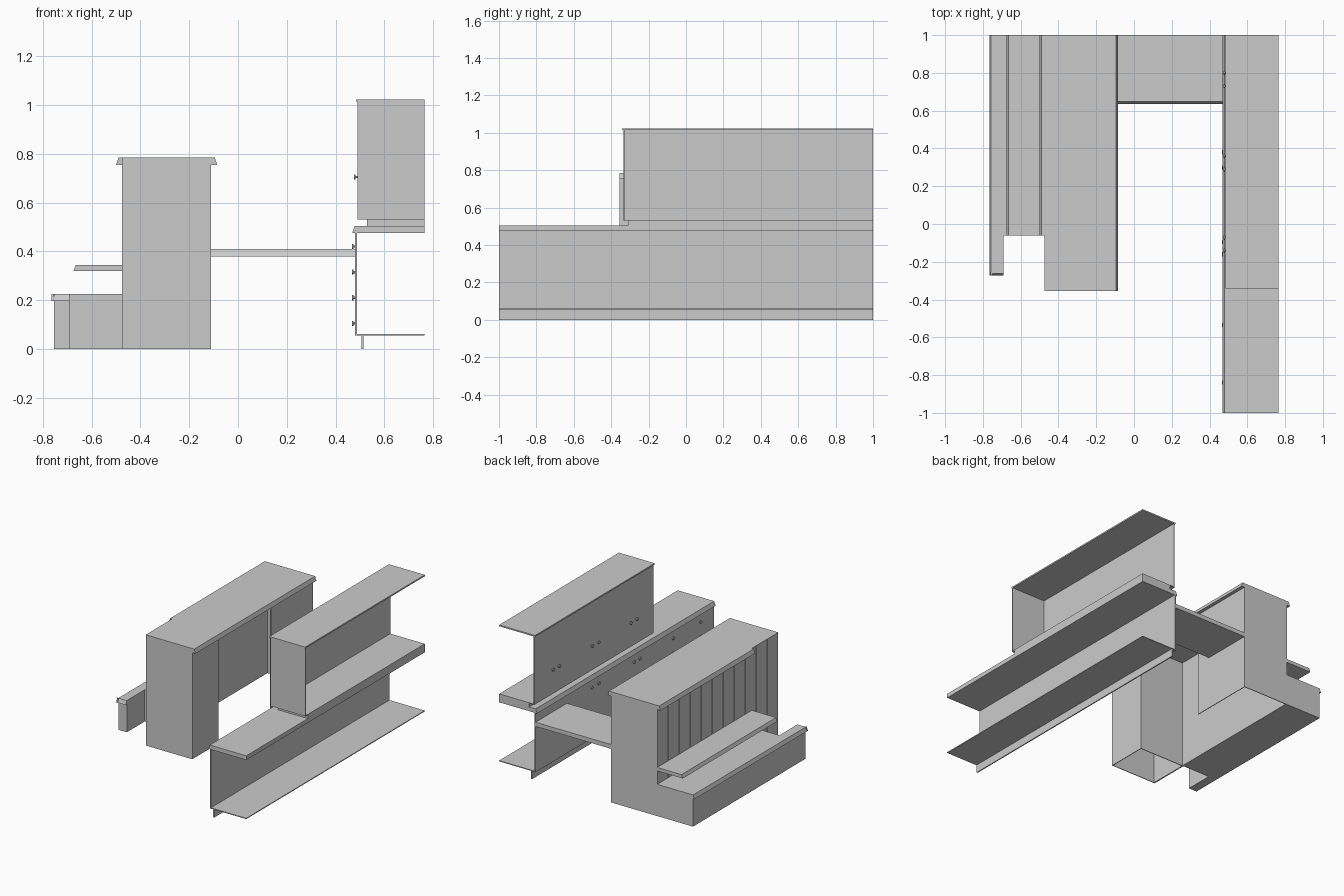
import bpy, bmesh, math
from mathutils import Matrix

if "Cube" in bpy.data.objects:
    bpy.data.objects.remove(bpy.data.objects["Cube"])


def make_object(name, bm):
    bmesh.ops.recalc_face_normals(bm, faces=bm.faces[:])
    mesh = bpy.data.meshes.new(name)
    bm.to_mesh(mesh)
    bm.free()
    obj = bpy.data.objects.new(name, mesh)
    bpy.context.collection.objects.link(obj)
    return obj


def prism(name, profile, lo, hi, axis="y"):
    """Extrude a closed profile: (x, z) along y, (y, z) along x, or (x, y) along z."""
    place = {"x": lambda a, b, t: (t, a, b),
             "y": lambda a, b, t: (a, t, b),
             "z": lambda a, b, t: (a, b, t)}[axis]
    bm = bmesh.new()
    low = [bm.verts.new(place(a, b, lo)) for a, b in profile]
    high = [bm.verts.new(place(a, b, hi)) for a, b in profile]
    n = len(profile)
    bm.faces.new(low)
    bm.faces.new(high)
    for i in range(n):
        j = (i + 1) % n
        bm.faces.new((low[i], low[j], high[j], high[i]))
    return make_object(name, bm)


def box(name, x0, x1, y0, y1, z0, z1):
    return prism(name, [(x0, z0), (x1, z0), (x1, z1), (x0, z1)], y0, y1)


T = 0.005  # thin panel thickness
WALL_L, WALL_R, FRONT, INNER = -0.475, -0.11, -0.355, -0.06

# Tall hollow island: top, end walls, serving-side panels and an open bay
box("island_top", WALL_L, WALL_R, FRONT, 1, 0.78, 0.785)
box("island_front_wall", WALL_L, WALL_R, FRONT, FRONT + T, 0, 0.78)
box("island_inner_wall", WALL_L, WALL_R, INNER - T, INNER, 0, 0.78)
box("island_back_wall", WALL_L, WALL_R, 1 - T, 1, 0, 0.78)
box("island_side_panel_front", WALL_R - T, WALL_R, FRONT, INNER, 0, 0.78)
box("island_side_panel_back", WALL_R - T, WALL_R, 0.524, 1, 0, 0.78)
prism("island_right_lip", [(WALL_R, 0.755), (-0.085, 0.755), (-0.095, 0.785), (WALL_R, 0.785)], FRONT, 1)
prism("island_left_lip", [(WALL_L, 0.755), (-0.5, 0.755), (-0.49, 0.785), (WALL_L, 0.785)], INNER, 1)

# Vertical boards cladding the island's left side
BOARDS = 11
pitch = (1 - FRONT) / BOARDS
box("board_backing", WALL_L + 0.006, WALL_L + 0.009, FRONT, 1, 0, 0.78)
for i in range(BOARDS):
    y = FRONT + i * pitch
    box(f"board_{i + 1}", WALL_L, WALL_L + 0.006,
        y + (0.003 if i else 0), y + pitch - (0.003 if i < BOARDS - 1 else 0), 0, 0.78)

# Shelf on the boarded side
prism("side_shelf", [(WALL_L, 0.32), (-0.675, 0.32), (-0.665, 0.345), (WALL_L, 0.345)], INNER, 1)

# Low L-shaped counter with a bevelled lip
prism("low_counter", [(-0.755, -0.26), (-0.69, -0.26), (-0.69, INNER), (WALL_L, INNER),
                      (WALL_L, 1), (-0.755, 1)], 0, 0.225, "z")
prism("low_counter_side_lip", [(-0.755, 0.197), (-0.766, 0.197), (-0.756, 0.225), (-0.75, 0.225)], -0.272, 1)
prism("low_counter_end_lip", [(-0.258, 0.197), (-0.272, 0.197), (-0.262, 0.225), (-0.258, 0.225)],
      -0.765, -0.69, "x")

# Bridge counter joining the island and the cabinet
prism("bridge_counter", [(0.635, 0.38), (1, 0.38), (1, 0.41), (0.648, 0.41)], WALL_R, 0.48, "x")

# Lower cabinet: kick board, bottom plate, front panel and worktop
box("kick_board", 0.506, 0.514, -1, 1, 0, 0.056)
box("bottom_plate", 0.482, 0.765, -1, 1, 0.056, 0.062)
box("lower_front_panel", 0.48, 0.488, -1, 1, 0.056, 0.475)
prism("worktop", [(0.468, 0.475), (0.765, 0.475), (0.765, 0.505), (0.479, 0.505)], -1, 1)

# Upper cabinet, set on a recessed plinth
box("upper_plinth", 0.53, 0.765, -0.31, 1, 0.505, 0.532)
box("upper_bottom", 0.49, 0.765, -0.335, 1, 0.53, 0.535)
box("upper_front_panel", 0.49, 0.495, -0.335, 1, 0.535, 1.015)
box("upper_end_panel", 0.49, 0.765, -0.335, -0.33, 0.535, 1.015)
box("upper_top", 0.484, 0.765, -0.341, 1, 1.014, 1.024)


# Round knobs made of a stem and a wider head
def knobs(name, x, spots):
    bm = bmesh.new()
    turn = Matrix.Rotation(math.pi / 2, 4, "Y")
    for y, z in spots:
        for radius, length, off in ((0.005, 0.01, 0.005), (0.011, 0.006, 0.012)):
            bmesh.ops.create_cone(bm, cap_ends=True, segments=10, radius1=radius, radius2=radius,
                                  depth=length, matrix=Matrix.Translation((x - off, y, z)) @ turn)
    return make_object(name, bm)


knobs("upper_door_knobs", 0.49, [(y, 0.705) for y in (0.8, 0.73, 0.36, 0.29, -0.07, -0.14)])
knobs("lower_door_knobs", 0.482, [(y, 0.42) for y in (0.38, 0.3, -0.095, -0.16)])
knobs("drawer_knobs", 0.482, [(y, z) for y in (-0.535, -0.84) for z in (0.42, 0.315, 0.21, 0.105)])
